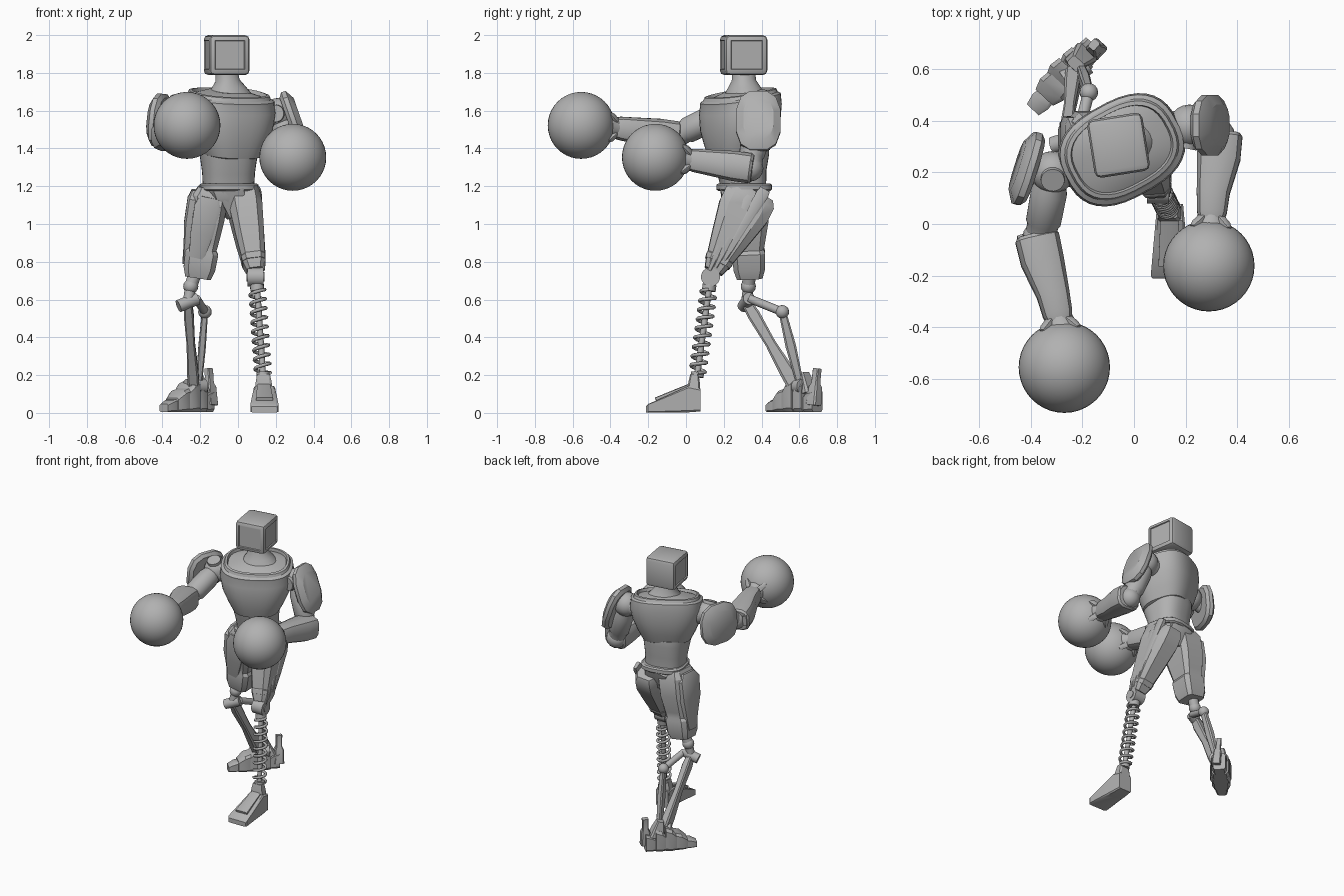
import bpy, bmesh, math
from mathutils import Vector, Matrix

cube = bpy.data.objects.get("Cube")
if cube:
    bpy.data.objects.remove(cube, do_unlink=True)

GREY = (0.44, 0.44, 0.44, 1)
grey = bpy.data.materials.new("plain grey")
grey.use_nodes = True
grey.diffuse_color = GREY
grey.node_tree.nodes["Principled BSDF"].inputs["Base Color"].default_value = GREY


def finish(name, bm, angle=32):
    bmesh.ops.recalc_face_normals(bm, faces=bm.faces)
    mesh = bpy.data.meshes.new(name)
    bm.to_mesh(mesh)
    bm.free()
    mesh.materials.append(grey)
    ob = bpy.data.objects.new(name, mesh)
    bpy.context.collection.objects.link(ob)
    bpy.ops.object.select_all(action='DESELECT')
    ob.select_set(True)
    bpy.context.view_layer.objects.active = ob
    bpy.ops.object.shade_smooth_by_angle(angle=math.radians(angle))
    return ob


def frame(a, b, ref):
    w = (b - a).normalized()
    u = (ref - w * ref.dot(w)).normalized()
    return w, u, w.cross(u)


def loft(name, a, b, secs, n=8, p=5, ref=(1, 0, 0)):
    """Sections (t, half u, half v, offset u, offset v) from a to b; v is forward on legs, up on arms."""
    a, b = Vector(a), Vector(b)
    w, u, v = frame(a, b, Vector(ref))
    angles = [2 * math.pi * (i + .5) / n for i in range(n)]
    power = lambda x: math.copysign(abs(x) ** (2 / p), x)
    outline = [(power(math.cos(t)), power(math.sin(t))) for t in angles]
    top = max(x for x, _ in outline)
    bm = bmesh.new()
    rings = []
    for s in secs:
        t, hu, hv, ou, ov = (tuple(s) + (0, 0))[:5]
        c = a.lerp(b, t) + u * ou + v * ov
        rings.append([bm.verts.new(c + u * x * hu / top + v * y * hv / top) for x, y in outline])
    for r, q in zip(rings, rings[1:]):
        for i in range(n):
            j = (i + 1) % n
            bm.faces.new((r[i], r[j], q[j], q[i]))
    bm.faces.new(rings[0])
    bm.faces.new(rings[-1])
    return finish(name, bm)


def rod(name, a, b, r, r2=None, n=16):
    return loft(name, a, b, [(0, r, r), (1, r2 or r, r2 or r)], n, 2, (.31, .57, .76))


def ball(name, c, r, seg=16):
    bm = bmesh.new()
    bmesh.ops.create_uvsphere(bm, u_segments=seg, v_segments=seg // 2, radius=r)
    bmesh.ops.translate(bm, vec=c, verts=bm.verts)
    return finish(name, bm, 60)


# Head: bevelled box with recessed face and side panels
bm = bmesh.new()
bmesh.ops.create_cube(bm, size=1)
bmesh.ops.scale(bm, vec=(.217, .228, .212), verts=bm.verts)
bmesh.ops.bevel(bm, geom=bm.edges[:], offset=.025, segments=2, affect='EDGES', profile=.5)
panels = [f for f in bm.faces if f.calc_area() > .02 and abs(f.normal.z) < .5 and f.normal.y < .5]
bmesh.ops.inset_individual(bm, faces=panels, thickness=.006, depth=0)
bmesh.ops.inset_individual(bm, faces=panels, thickness=.004, depth=-.007)
bmesh.ops.transform(bm, verts=bm.verts,
                    matrix=Matrix.Translation((-.06, .305, 1.894)) @ Matrix.Rotation(math.radians(9), 4, 'Z'))
finish("head", bm)

# Torso: the chest is turned further than the hips
TURN = (math.cos(.21), math.sin(.21), 0)
CHEST_TURN = (math.cos(.5), math.sin(.5), 0)
loft("neck", (-.045, .31, 1.64), (-.06, .305, 1.81),
     [(0, .15, .125), (.25, .12, .1), (.45, .095, .085), (.7, .063, .063), (1, .055, .06)], 24, 2.2, CHEST_TURN)
loft("chest", (-.047, .285, 1.365), (-.017, .233, 1.70),
     [(0, .14, .135), (.02, .158, .15), (.2, .19, .172, 0, .013), (.45, .228, .19, 0, .03),
      (.7, .245, .192, 0, .045), (.84, .238, .187, 0, .055), (.87, .238, .187, 0, .055), (.9, .22, .172, 0, .058),
      (.95, .213, .165, 0, .06), (.96, .198, .15, 0, .06), (.9, .192, .146, 0, .06),
      (.98, .1, .09, 0, .065)], 36, 2.6, CHEST_TURN)
loft("abdomen", (-.05, .305, 1.19), (-.05, .285, 1.4),
     [(0, .133, .115), (.4, .137, .125), (.8, .148, .148), (1, .15, .15)], 32, 2.6, TURN)
loft("belt", (-.048, .308, 1.175), (-.048, .308, 1.215),
     [(0, .14, .13), (.2, .15, .14), (.8, .15, .14), (1, .14, .13)], 16, 3, TURN)
loft("pelvis", (-.045, .31, 1.19), (-.02, .31, 1.03),
     [(0, .135, .12), (.3, .12, .115), (.65, .07, .09), (1, .035, .05)], 12, 3, TURN)
loft("front_plate", (-.03, .2, 1.19), (-.015, .245, 1.04),
     [(0, .062, .022), (.45, .06, .022), (1, .03, .02)], 8, 8)
loft("rear_plate", (-.06, .42, 1.19), (-.03, .38, 1.06),
     [(0, .085, .025), (.5, .08, .025), (1, .04, .02)], 8, 8)

# Gloves and arms: shoulder, elbow, wrist, glove centre, pad centre, pad normal, pad size
arms = {
    "right": ((-.315, .2, 1.59), (-.363, -.055, 1.465), (-.29, -.375, 1.51), (-.27, -.555, 1.522),
              (-.415, .215, 1.55), (-.95, .3, .1), (.145, .14), (-.2, .235, 1.58)),
    "left": ((.215, .38, 1.585), (.322, .34, 1.295), (.3, .02, 1.34), (.29, -.162, 1.353),
             (.295, .383, 1.545), (.94, 0, .33), (.117, .165), (.12, .35, 1.58)),
}
for side, (sh, el, wr, glove, pad, normal, (pu, pv), root) in arms.items():
    S, E, W, G, P, N = (Vector(q) for q in (sh, el, wr, glove, pad, normal))
    N.normalize()
    ball(side + "_glove", glove, .177, 40)
    rod(side + "_shoulder_axle", root, S, .075, .07, 20)
    ball(side + "_shoulder", S, .083, 20)
    axle = Vector((0, -.35, .94)) if side == "right" else Vector((-.2, -.98, 0))
    rod(side + "_shoulder_cap", S, S + axle * .088, .05, .045, 20)
    rod(side + "_pad_mount", S, P, .045)
    # Domed shoulder pad
    loft(side + "_shoulder_pad", P - N * .03, P + N * .04,
         [(0, pu * .86, pv * .86), (.25, pu, pv), (.6, pu, pv), (1, pu * .68, pv * .7)], 12, 2.7, (0, 1, 0))
    loft(side + "_upper_arm", S, E, [(.1, .055, .055), (.3, .07, .07), (.75, .068, .068),
                                     (.8, .06, .06), (1, .062, .062)], 20, 2, (.9, .1, .1))
    ball(side + "_elbow", E, .07)
    # Tapered forearm with flared outer shell
    d = (W - E).normalized()
    out = -.012 if side == "right" else .012
    loft(side + "_forearm", E - d * .015, W,
         [(0, .076, .07, out), (.04, .086, .08, out), (.3, .084, .08, out), (.7, .064, .068),
          (.92, .058, .062), (1, .05, .055)], 12, 3)
    fin_a = E - d * .01 + Vector((out * 6.4, 0, .01))
    loft(side + "_forearm_plate", fin_a, W.lerp(E, .35) + Vector((out * 4.5, 0, 0)),
         [(0, .013, .035), (.35, .018, .055), (1, .008, .04)], 8, 6)
    loft(side + "_wrist", W - d * .02, W + d * .06,
         [(0, .052, .055), (.35, .06, .06), (1, .083, .083)], 16, 2)
    w, u, v = frame(W, G, Vector((1, 0, 0)))
    for i in range(4):
        ang = math.pi * (i + .5) / 2
        rad = u * math.cos(ang) + v * math.sin(ang)
        loft(f"{side}_glove_clasp_{i + 1}", W + rad * .052, G - w * .145 + rad * .1,
             [(0, .018, .012), (.6, .018, .012), (1, .01, .006)], 8, 6, w.cross(rad))

# Left thigh: tapered shell with long raised panels
hip, knee = Vector((.025, .355, 1.17)), Vector((.09, .145, .75))
loft("left_thigh", hip, knee,
     [(0, .07, .115), (.08, .085, .138), (.25, .088, .138), (.6, .075, .1),
      (.92, .057, .063), (1, .044, .05)], 8, 4)
for i, k in enumerate((-1, 0, 1)):
    loft(f"left_thigh_panel_{i + 1}", hip + Vector((.078, k * .075 + .005, k * .04)),
         knee + Vector((.047, k * .03, k * .015)),
         [(.06, .012, .028), (.12, .018, .034), (.85, .014, .014), (.95, .006, .01)], 8, 5)
loft("left_thigh_band", hip, knee, [(.82, .06, .072), (.84, .064, .076), (.9, .06, .07)], 8, 4)

# Left knee, spring shin and foot
rod("left_knee", (.05, .13, .72), (.135, .13, .72), .05, n=20)
rod("left_knee_pin", (.045, .13, .72), (.14, .13, .72), .025)
top, foot = Vector((.1, .125, .68)), Vector((.133, .058, .19))
rod("left_shin_rod", top, foot, .016)
rod("left_spring_cap", top, top.lerp(foot, .07), .036)
rod("left_spring_base", top.lerp(foot, .95), foot, .034)
w, u, v = frame(top, foot, Vector((1, 0, 0)))
curve = bpy.data.curves.new("left_spring", 'CURVE')
curve.dimensions, curve.bevel_depth, curve.bevel_resolution = '3D', .0095, 1
line = curve.splines.new('POLY')
TURNS, STEP = 9, 16
line.points.add(TURNS * STEP)
for i, pt in enumerate(line.points):
    ang = 2 * math.pi * i / STEP
    c = top.lerp(foot, .06 + .9 * i / (TURNS * STEP)) + (u * math.cos(ang) + v * math.sin(ang)) * .04
    pt.co = (*c, 1)
curve.materials.append(grey)
spring = bpy.data.objects.new("left_spring", curve)
bpy.context.collection.objects.link(spring)
loft("left_foot", (.14, .078, 0), (.14, -.212, 0),
     [(0, .05, .06, 0, .068), (.22, .056, .07, 0, .073), (.6, .066, .045, 0, .048),
      (.96, .075, .022, 0, .025), (1, .068, .016, 0, .018)], 8, 12)
loft("left_ankle", (.137, .04, .1), (.135, .045, .205), [(0, .05, .036), (.6, .042, .03), (1, .034, .022)], 8, 6)
loft("left_foot_ridge", (.137, .02, .135), (.14, -.16, .07), [(0, .035, .02), (1, .045, .012)], 8, 8)

# Right thigh: blocky shell with armour plates
loft("right_thigh", (-.14, .315, 1.19), (-.212, .337, .715),
     [(0, .07, .09), (.1, .095, .115), (.35, .092, .115), (.6, .08, .09), (.68, .075, .082),
      (.72, .088, .088), (.9, .084, .083), (1, .068, .068)], 8, 5)
loft("right_thigh_outer_plate", (-.225, .31, 1.18), (-.285, .335, .79),
     [(0, .02, .06), (.12, .035, .1), (.45, .034, .095), (.75, .018, .065), (1, .01, .04)], 8, 5)
loft("right_thigh_front_plate", (-.15, .21, 1.14), (-.22, .255, .82),
     [(0, .05, .015), (.15, .07, .024), (.6, .06, .024), (1, .04, .01)], 8, 6)

# Right lower leg: exposed linkage
K, C, R = Vector((-.25, .33, .67)), Vector((-.265, .32, .585)), Vector((-.175, .51, .535))
rod("right_knee_stem", (-.23, .335, .73), K, .034)
ball("right_knee", K, .04)
rod("right_knee_link", K, C, .028)
rod("right_crossbar", (-.315, .305, .565), (-.215, .335, .605), .033, n=20)
rod("right_rear_link", (-.22, .335, .605), R, .022)
ball("right_rear_joint", R, .036)
loft("right_shin", C, (-.235, .575, .15),
     [(0, .02, .026), (.15, .026, .034), (.5, .022, .028), (.85, .03, .04), (1, .03, .042)], 8, 5)
loft("right_rear_strut", R, (-.205, .6, .17), [(0, .016, .02), (.5, .02, .028), (1, .016, .02)], 8, 4)
rod("right_ankle", (-.27, .56, .14), (-.18, .62, .14), .04)

# Right foot: overlapping plates running diagonally from heel to toe
heel, toe = Vector((-.155, .695, 0)), Vector((-.39, .445, 0))
side = Vector((.73, -.68, 0))
for i, (h, hw) in enumerate(((.06, .046), (.078, .062), (.084, .07), (.062, .062), (.035, .042))):
    a, b = heel.lerp(toe, i * .19), heel.lerp(toe, i * .19 + .25)
    loft(f"right_foot_plate_{i + 1}", a, b,
         [(0, hw * .9, h, 0, h + .005), (.5, hw, h * .9, 0, h * .9 + .005), (1, hw * .75, h * .6, 0, h * .6 + .005)],
         8, 6, side)
loft("right_instep", heel.lerp(toe, .22) + Vector((0, 0, .1)), heel.lerp(toe, .3) + Vector((0, 0, .21)),
     [(0, .05, .05), (.6, .04, .035), (1, .03, .022)], 8, 6, side)
loft("right_heel_spike", heel + Vector((.01, -.02, .04)), heel + Vector((0, 0, .235)),
     [(0, .03, .035), (.5, .026, .03), (.6, .018, .02), (1, .016, .02)], 8, 6, side)
